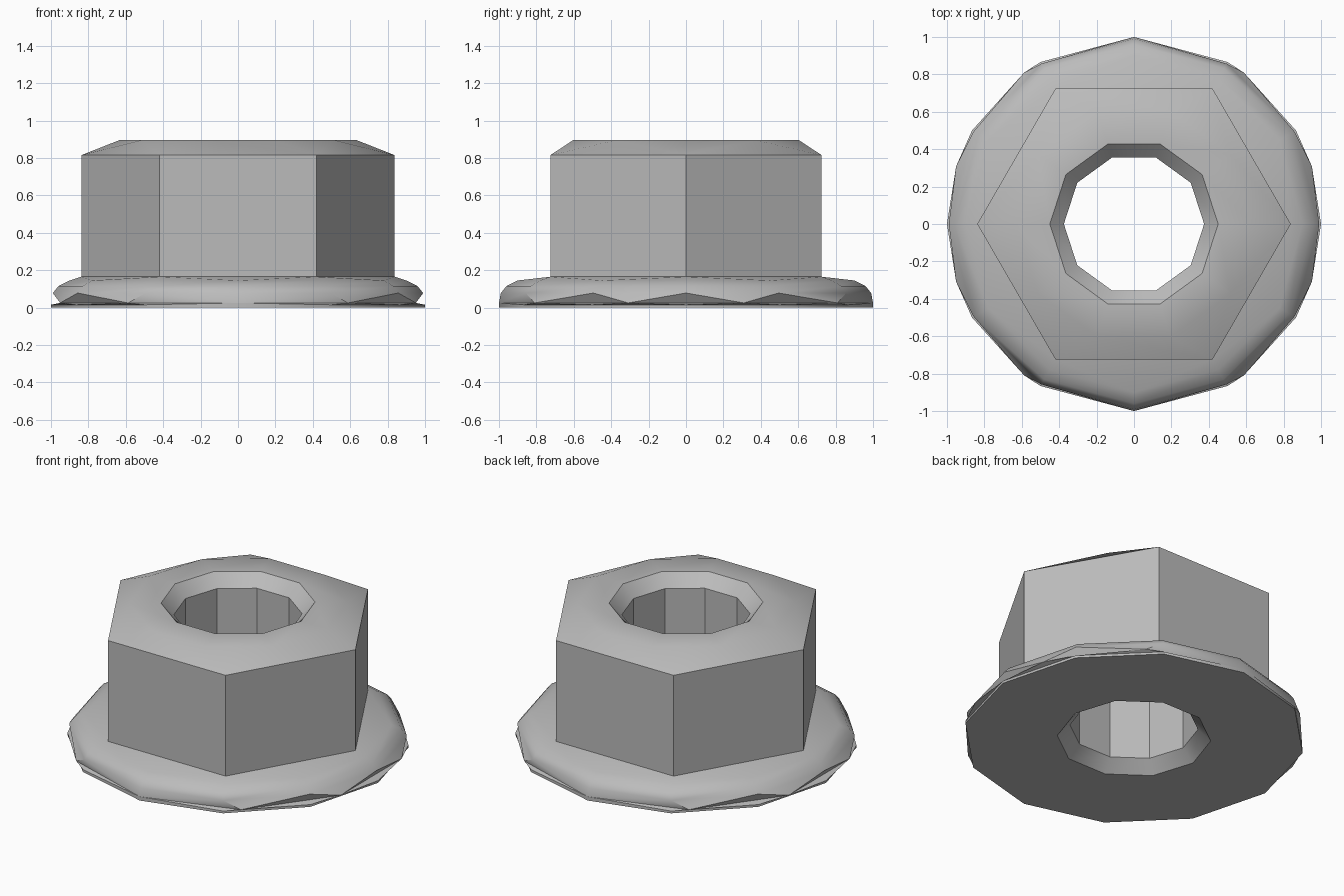
import bpy
import bmesh
from math import sin, cos, pi, radians

cube = bpy.data.objects.get("Cube")
if cube:
    bpy.data.objects.remove(cube)

steel = bpy.data.materials.new("grey_steel")
steel.use_nodes = True
steel.diffuse_color = (0.5, 0.5, 0.5, 1)
steel.node_tree.nodes["Principled BSDF"].inputs["Base Color"].default_value = steel.diffuse_color


def ring(bm, sides, radius, z, start=0.0):
    """Regular polygon of vertices, each paired with its angle."""
    angles = [start + 2 * pi * i / sides for i in range(sides)]
    return [(a, bm.verts.new((radius * cos(a), radius * sin(a), z))) for a in angles]


def stitch(bm, low, high):
    """Join two rings, with quads if they match and triangles if not."""
    def at(r, i):
        return r[i % len(r)][1]

    def angle(r, i):
        return r[i % len(r)][0] + 2 * pi * (i // len(r))

    n, m = len(low), len(high)
    if n == m:
        for i in range(n):
            bm.faces.new((at(low, i), at(low, i + 1), at(high, i + 1), at(high, i)))
        return
    i = j = 0
    while i < n or j < m:
        mid_low = angle(low, i) + angle(low, i + 1)
        mid_high = angle(high, j) + angle(high, j + 1)
        if j >= m or (i < n and mid_low <= mid_high):
            bm.faces.new((at(low, i), at(low, i + 1), at(high, j)))
            i += 1
        else:
            bm.faces.new((at(low, i), at(high, j + 1), at(high, j)))
            j += 1


def build(name, layers, smooth_angle):
    """Skin a stack of rings given as (sides, radius, z, start angle)."""
    bm = bmesh.new()
    rings = [ring(bm, *layer) for layer in layers]
    for low, high in zip(rings, rings[1:]):
        stitch(bm, low, high)
    mesh = bpy.data.meshes.new(name)
    bm.to_mesh(mesh)
    bm.free()
    mesh.materials.append(steel)
    obj = bpy.data.objects.new(name, mesh)
    bpy.context.collection.objects.link(obj)
    bpy.ops.object.select_all(action="DESELECT")
    obj.select_set(True)
    bpy.context.view_layer.objects.active = obj
    bpy.ops.object.shade_smooth_by_angle(angle=radians(smooth_angle))
    return obj


# Flange: flat underside, faceted rim, rounded top up to the hexagon
build("flange", [
    (10, 0.45, 0),
    (12, 1.0, 0),
    (12, 1.0, 0.015),
    (10, 1.0, 0.025, pi / 10),
    (12, 0.99, 0.078),
    (12, 0.96, 0.115),
    (12, 0.9, 0.145),
    (6, 0.838, 0.165),
], 50)

# Hexagonal body: flat sides, chamfered crown
build("hex_body", [
    (6, 0.838, 0.165),
    (6, 0.838, 0.815),
    (10, 0.635, 0.895),
    (10, 0.45, 0.895),
], 35)

# Bore: straight ten-sided hole, countersunk at both ends
build("bore", [
    (10, 0.45, 0.895),
    (10, 0.375, 0.82),
    (10, 0.375, 0.075),
    (10, 0.45, 0),
], 35)
